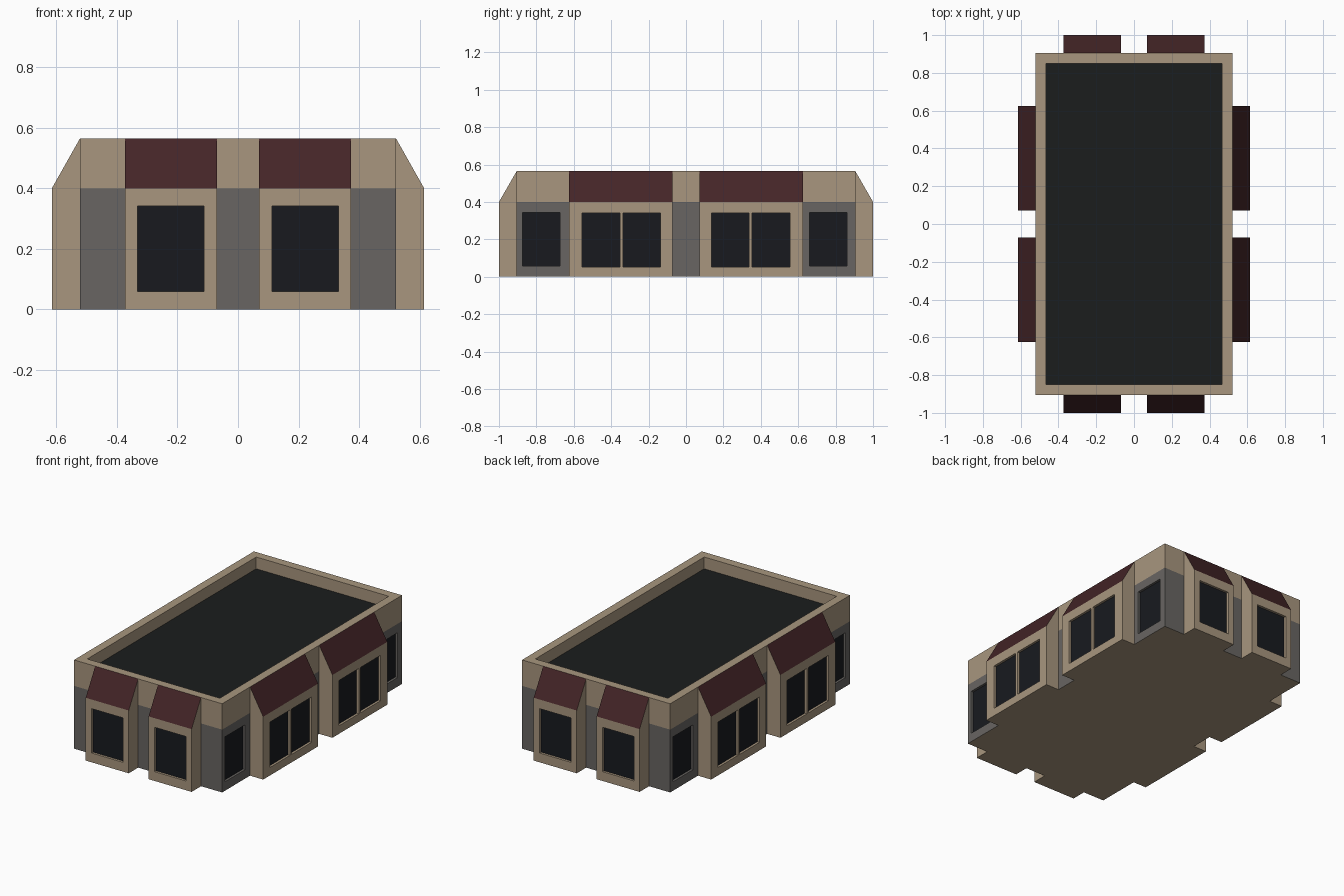
import bpy, bmesh
from math import pi
from mathutils import Matrix, Vector

if "Cube" in bpy.data.objects:
    bpy.data.objects.remove(bpy.data.objects["Cube"])


def mat(name, rgb):
    m = bpy.data.materials.new(name)
    m.diffuse_color = [(c / 255 / 12.92 if c < 11 else ((c / 255 + .055) / 1.055) ** 2.4) for c in rgb] + [1]
    m.use_nodes = True
    m.node_tree.nodes["Principled BSDF"].inputs["Base Color"].default_value = m.diffuse_color
    return m


TAN = mat("tan_stone", (168, 150, 126))
GREY = mat("grey_wall", (104, 101, 98))
RED = mat("maroon_roof", (68, 37, 39))
GLASS = mat("dark_glass", (24, 26, 31))
ROOF = mat("flat_roof", (27, 29, 29))

HX, HY, TOP, EAVE = 0.522, 0.905, 0.565, 0.40   # body half sizes and heights
RIM, DECK, RECESS = 0.055, 0.49, 0.015


def finish(bm, name, mats, turn=0):
    me = bpy.data.meshes.new(name)
    bm.to_mesh(me)
    bm.free()
    for m in mats:
        me.materials.append(m)
    ob = bpy.data.objects.new(name, me)
    ob.matrix_world = Matrix.Rotation(turn, 4, 'Z')
    bpy.context.collection.objects.link(ob)
    return ob


def face(bm, pts, mi=0):
    f = bm.faces.new([bm.verts.new(p) for p in pts])
    f.material_index = mi
    return f


def panel(bm, us, zs, y):
    """Wall facing -y; odd columns of the middle row become recessed windows."""
    panes = []
    for i in range(len(us) - 1):
        for j in range(len(zs) - 1):
            a, b, c, d = us[i], us[i + 1], zs[j], zs[j + 1]
            f = face(bm, [(a, y, c), (b, y, c), (b, y, d), (a, y, d)])
            if i % 2 and j == 1:
                panes.append(f)
    if panes:
        for f in bmesh.ops.extrude_discrete_faces(bm, faces=panes)["faces"]:
            f.material_index = 1
            bmesh.ops.translate(bm, verts=f.verts, vec=(0, RECESS, 0))
    bmesh.ops.remove_doubles(bm, verts=bm.verts, dist=1e-5)


def bay(name, us, zs, wall, out, turn):
    """Projecting window bay with a sloping roof."""
    bm = bmesh.new()
    a, b = us[0], us[-1]
    panel(bm, us, zs, -out)
    prof = [(-wall, 0), (-wall, TOP), (-out, EAVE), (-out, 0)]
    face(bm, [(a, y, z) for y, z in prof])
    face(bm, [(b, y, z) for y, z in reversed(prof)])
    face(bm, [(a, -out, EAVE), (b, -out, EAVE), (b, -wall, TOP), (a, -wall, TOP)], 2)
    face(bm, [(a, -wall, 0), (b, -wall, 0), (b, -out, 0), (a, -out, 0)])
    bmesh.ops.recalc_face_normals(bm, faces=bm.faces)
    finish(bm, name, [TAN, GLASS, RED], turn)


# grey lower walls: plain ends, corner windows on the long sides
for n, side, turn in (("front", 0, 0), ("right", 1, pi / 2), ("back", 0, pi), ("left", 1, -pi / 2)):
    bm = bmesh.new()
    if side:
        panel(bm, [-HY, -.874, -.673, .66, .861, HY], [0, .057, .343, EAVE], -HX)
    else:
        panel(bm, [-HX, HX], [0, EAVE], -HY)
    finish(bm, n + "_wall", [GREY, GLASS], turn)

    # two bays per wall, mirrored about the wall centre
    half = [.072, .137, .338, .354, .555, .625] if side else [.07, .112, .332, .373]
    zs = [0, .051, .34, EAVE] if side else [0, .059, .342, EAVE]
    wall, out = (HX, .615) if side else (HY, 1.0)
    bay(n + "_bay_a", half, zs, wall, out, turn)
    bay(n + "_bay_b", [-u for u in reversed(half)], zs, wall, out, turn)

# tan parapet band, rim and sunken roof deck, lofted from rectangles
bm = bmesh.new()
rings = []
for inset, z in ((0, EAVE), (0, TOP), (RIM, TOP), (RIM, DECK)):
    x, y = HX - inset, HY - inset
    rings.append([bm.verts.new(p) for p in ((-x, -y, z), (x, -y, z), (x, y, z), (-x, y, z))])
for lo, hi in zip(rings, rings[1:]):
    for i in range(4):
        k = (i + 1) % 4
        bm.faces.new((lo[i], lo[k], hi[k], hi[i]))
bm.faces.new(rings[-1]).material_index = 1
finish(bm, "parapet_and_roof", [TAN, ROOF])

# underside
bm = bmesh.new()
face(bm, [(-HX, HY, 0), (HX, HY, 0), (HX, -HY, 0), (-HX, -HY, 0)])
finish(bm, "floor", [TAN])
